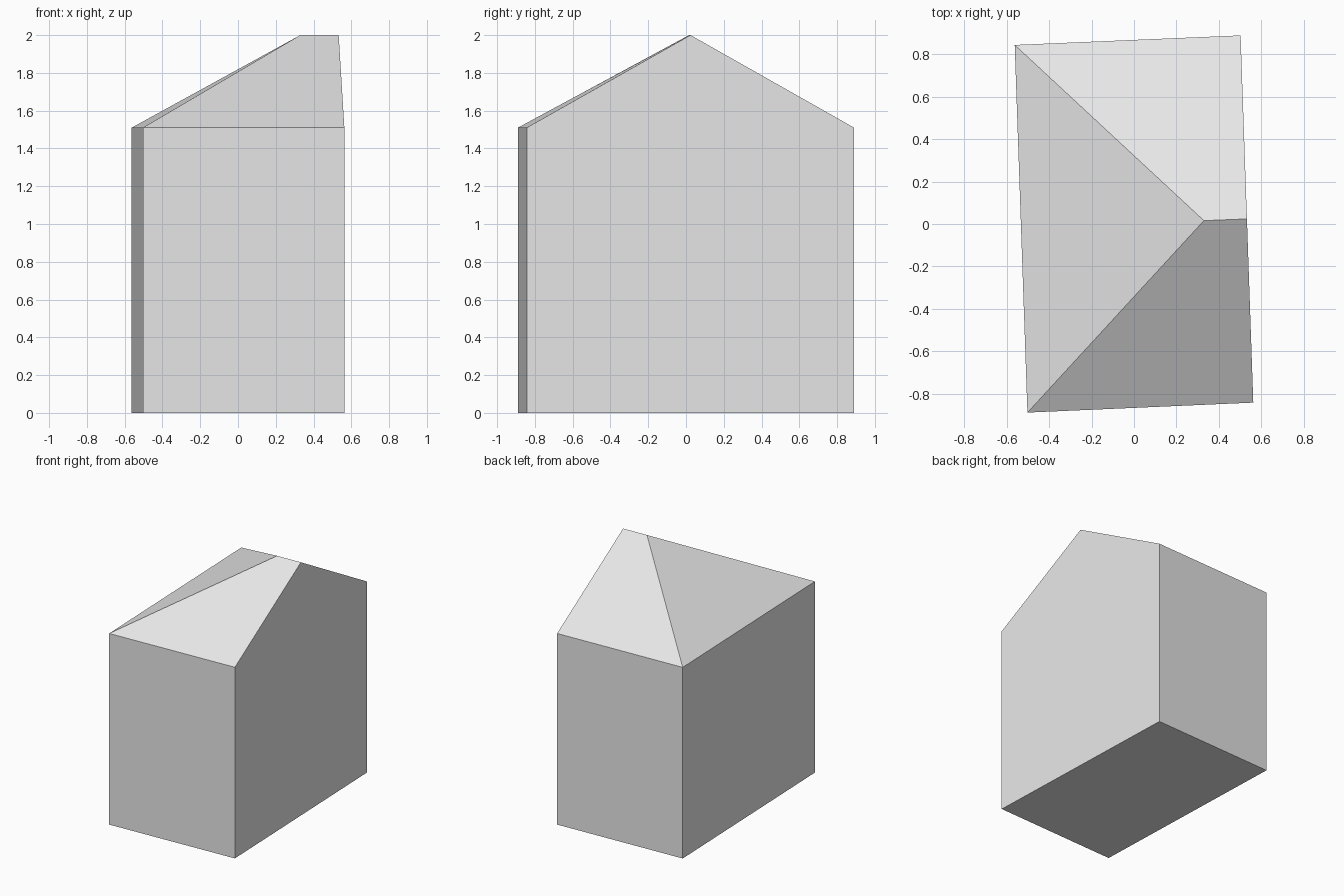
import bpy, bmesh

cube = bpy.data.objects.get("Cube")
if cube:
    bpy.data.objects.remove(cube, do_unlink=True)

EAVES, RIDGE = 1.51, 2.0

# Plain grey for the whole block
grey = bpy.data.materials.new("plain_grey")
grey.use_nodes = True
colour = (0.8, 0.8, 0.8, 1)
grey.diffuse_color = colour
grey.node_tree.nodes["Principled BSDF"].inputs["Base Color"].default_value = colour

# Slightly skewed footprint: front-right, front-left, back-left, back-right corners
footprint = [(-0.503, -0.89), (0.563, -0.843), (0.503, 0.89), (-0.563, 0.845)]

bm = bmesh.new()
base = [bm.verts.new((x, y, 0)) for x, y in footprint]
eaves = [bm.verts.new((x, y, EAVES)) for x, y in footprint]
hip_peak = bm.verts.new((0.33, 0.016, RIDGE))
gable_peak = bm.verts.new((0.533, 0.024, RIDGE))

# Floor and the three rectangular walls
bm.faces.new(base[::-1])
for i in (0, 2, 3):
    j = (i + 1) % 4
    bm.faces.new((base[i], base[j], eaves[j], eaves[i]))

# Gable wall, two long roof slopes and the hip end
bm.faces.new((base[1], base[2], eaves[2], gable_peak, eaves[1]))
bm.faces.new((eaves[0], eaves[1], gable_peak, hip_peak))
bm.faces.new((eaves[2], eaves[3], hip_peak, gable_peak))
bm.faces.new((eaves[3], eaves[0], hip_peak))
bmesh.ops.recalc_face_normals(bm, faces=bm.faces[:])

mesh = bpy.data.meshes.new("house_block")
bm.to_mesh(mesh)
bm.free()
mesh.materials.append(grey)
house = bpy.data.objects.new("house_block", mesh)
bpy.context.collection.objects.link(house)
